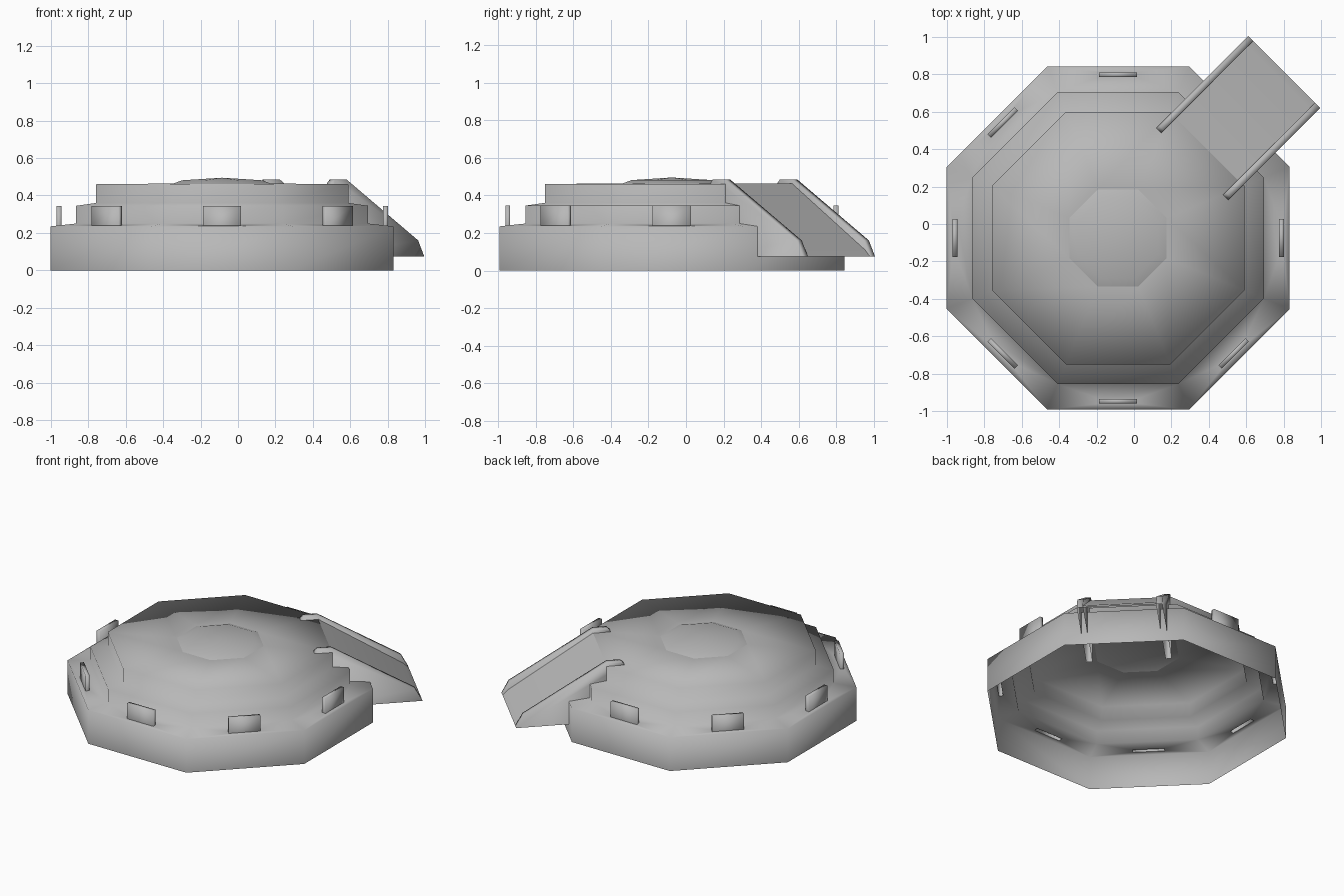
import bpy
from math import pi, cos, sin, tan

if "Cube" in bpy.data.objects:
    bpy.data.objects.remove(bpy.data.objects["Cube"])

CX, CY = -0.085, -0.075      # centre of the octagonal body
T = tan(pi / 8)              # half side length / apothem

stone = bpy.data.materials.new("dark_grey")
stone.diffuse_color = (0.48, 0.48, 0.48, 1)
stone.use_nodes = True
stone.node_tree.nodes["Principled BSDF"].inputs["Base Color"].default_value = stone.diffuse_color


def pt(k, u, v, z):
    """Point in the frame of octagon side k: u outwards, v along the side."""
    a = k * pi / 4
    return (CX + u * cos(a) - v * sin(a), CY + u * sin(a) + v * cos(a), z)


def make(name, verts, faces):
    me = bpy.data.meshes.new(name)
    me.from_pydata(verts, [], faces)
    me.materials.append(stone)
    ob = bpy.data.objects.new(name, me)
    bpy.context.collection.objects.link(ob)
    bpy.ops.object.select_all(action='DESELECT')
    ob.select_set(True)
    bpy.context.view_layer.objects.active = ob
    # merge shared corners, then shade softly over all edges
    bpy.ops.object.mode_set(mode='EDIT')
    bpy.ops.mesh.select_all(action='SELECT')
    bpy.ops.mesh.remove_doubles(threshold=0.0005)
    bpy.ops.object.mode_set(mode='OBJECT')
    bpy.ops.object.shade_smooth()
    return ob


RAMP = 1                     # the ramp takes the place of this side's battlement
R0, R1, HW, TOP = 0.86, 0.886, 0.102, 0.345


def ledge_z(r):
    return 0.235 + (0.915 - r) / 0.135 * 0.015


def octagon_shell(name, profile, slot_step=None):
    """Eight-sided shell from (apothem, z) steps, open underneath."""
    verts, faces = [], []

    def add(*ps):
        faces.append(tuple(range(len(verts), len(verts) + len(ps))))
        verts.extend(ps)

    for k in range(8):
        for i, ((a, za), (b, zb)) in enumerate(zip(profile, profile[1:])):
            quad = [pt(k, a, -a * T, za), pt(k, a, a * T, za),
                    pt(k, b, b * T, zb), pt(k, b, -b * T, zb)]
            if b == 0:
                add(*quad[:3])
            elif i == slot_step and k != RAMP:
                # ledge with a slot below the hollow battlement
                slot = [pt(k, r, s * HW, ledge_z(r))
                        for r, s in ((R1, -1), (R1, 1), (R0, 1), (R0, -1))]
                for j in range(4):
                    n = (j + 1) % 4
                    add(quad[j], quad[n], slot[n], slot[j])
            else:
                add(*quad)
    return make(name, verts, faces)


# stepped body and the shallow dome on its top
octagon_shell("stepped_body",
              [(0.917, 0), (0.917, 0.235), (0.78, 0.25), (0.78, 0.345),
               (0.675, 0.36), (0.675, 0.46), (0.26, 0.464)], 1)
octagon_shell("top_dome", [(0.26, 0.464), (0.215, 0.481), (0, 0.495)])

# battlements: thin plates, open at the bottom, on every side but the ramp's
for k in range(8):
    if k == RAMP:
        continue
    ring = [(R1, -HW), (R1, HW), (R0, HW), (R0, -HW)]
    vs = [pt(k, r, v, ledge_z(r)) for r, v in ring] + [pt(k, r, v, TOP) for r, v in ring]
    fs = [(j, (j + 1) % 4, (j + 1) % 4 + 4, j + 4) for j in range(4)] + [(4, 5, 6, 7)]
    make("battlement_%d" % k, vs, fs)

# ramp deck: single sloping sheet with a small lip
deck = [(0.672, 0.462), (1.22, 0.11), (1.256, 0.075)]
W = 0.235
vs = [pt(RAMP, u, v, z) for u, z in deck for v in (-W, W)]
make("ramp_deck", vs, [(0, 2, 3, 1), (2, 4, 5, 3)])

# ramp rails: hollow side walls, open at the bottom
rail = [(1.256, 0.075), (1.21, 0.16), (0.67, 0.485), (0.58, 0.485),
        (0.56, 0.465), (0.56, 0.075)]
n = len(rail)
for side, name in ((1, "ramp_rail_left"), (-1, "ramp_rail_right")):
    lo, hi = sorted((side * 0.233, side * 0.272))
    vs = [pt(RAMP, u, v, z) for v in (lo, hi) for u, z in rail]
    fs = [tuple(range(n)), tuple(reversed(range(n, 2 * n)))]
    fs += [(i + 1, i, i + n, i + 1 + n) for i in range(n - 1)]
    make(name, vs, fs)
